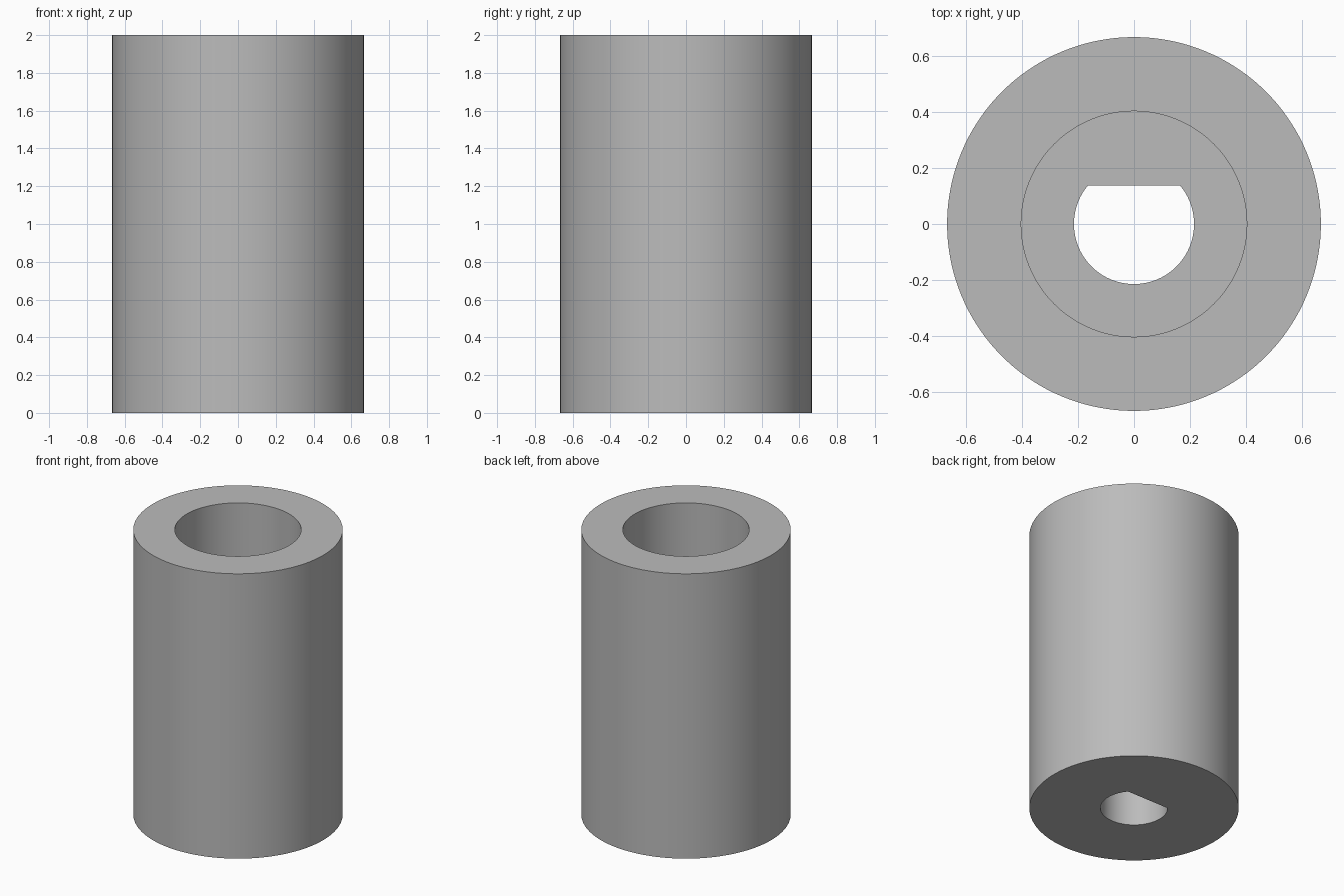
import bpy, bmesh, math

cube = bpy.data.objects.get("Cube")
if cube:
    bpy.data.objects.remove(cube, do_unlink=True)

SEGMENTS = 144
HEIGHT = 2.0
OUTER_R = 0.666
SOCKET_R = 0.402
SOCKET_FLOOR = 1.0
SHAFT_R = 0.214
FLAT_Y = SHAFT_R * math.sin(math.radians(40))

# Plain grey material
grey = bpy.data.materials.new("plain grey")
grey.use_nodes = True
colour = (0.5, 0.5, 0.5, 1)
grey.diffuse_color = colour
grey.node_tree.nodes["Principled BSDF"].inputs["Base Color"].default_value = colour

bm = bmesh.new()


def ring(radius, z, flat=None):
    """Circle of vertices, cut straight at y = flat when given."""
    verts = []
    for i in range(SEGMENTS):
        a = math.tau * i / SEGMENTS
        r = radius
        if flat and math.sin(a) > 0:
            r = min(radius, flat / math.sin(a))
        verts.append(bm.verts.new((r * math.cos(a), r * math.sin(a), z)))
    return verts


# Closed section: outer wall, rim, round socket, step, D-shaped shaft hole, base
rings = [
    ring(OUTER_R, 0),
    ring(OUTER_R, HEIGHT),
    ring(SOCKET_R, HEIGHT),
    ring(SOCKET_R, SOCKET_FLOOR),
    ring(SHAFT_R, SOCKET_FLOOR, FLAT_Y),
    ring(SHAFT_R, 0, FLAT_Y),
]
for low, high in zip(rings, rings[1:] + rings[:1]):
    for i in range(SEGMENTS):
        j = (i + 1) % SEGMENTS
        bm.faces.new((low[i], low[j], high[j], high[i]))
bmesh.ops.recalc_face_normals(bm, faces=bm.faces)

mesh = bpy.data.meshes.new("shaft_sleeve")
bm.to_mesh(mesh)
bm.free()
mesh.materials.append(grey)
sleeve = bpy.data.objects.new("shaft_sleeve", mesh)
bpy.context.collection.objects.link(sleeve)

# Smooth walls with crisp rims
bpy.ops.object.select_all(action="DESELECT")
sleeve.select_set(True)
bpy.context.view_layer.objects.active = sleeve
bpy.ops.object.shade_smooth_by_angle(angle=math.radians(30))
